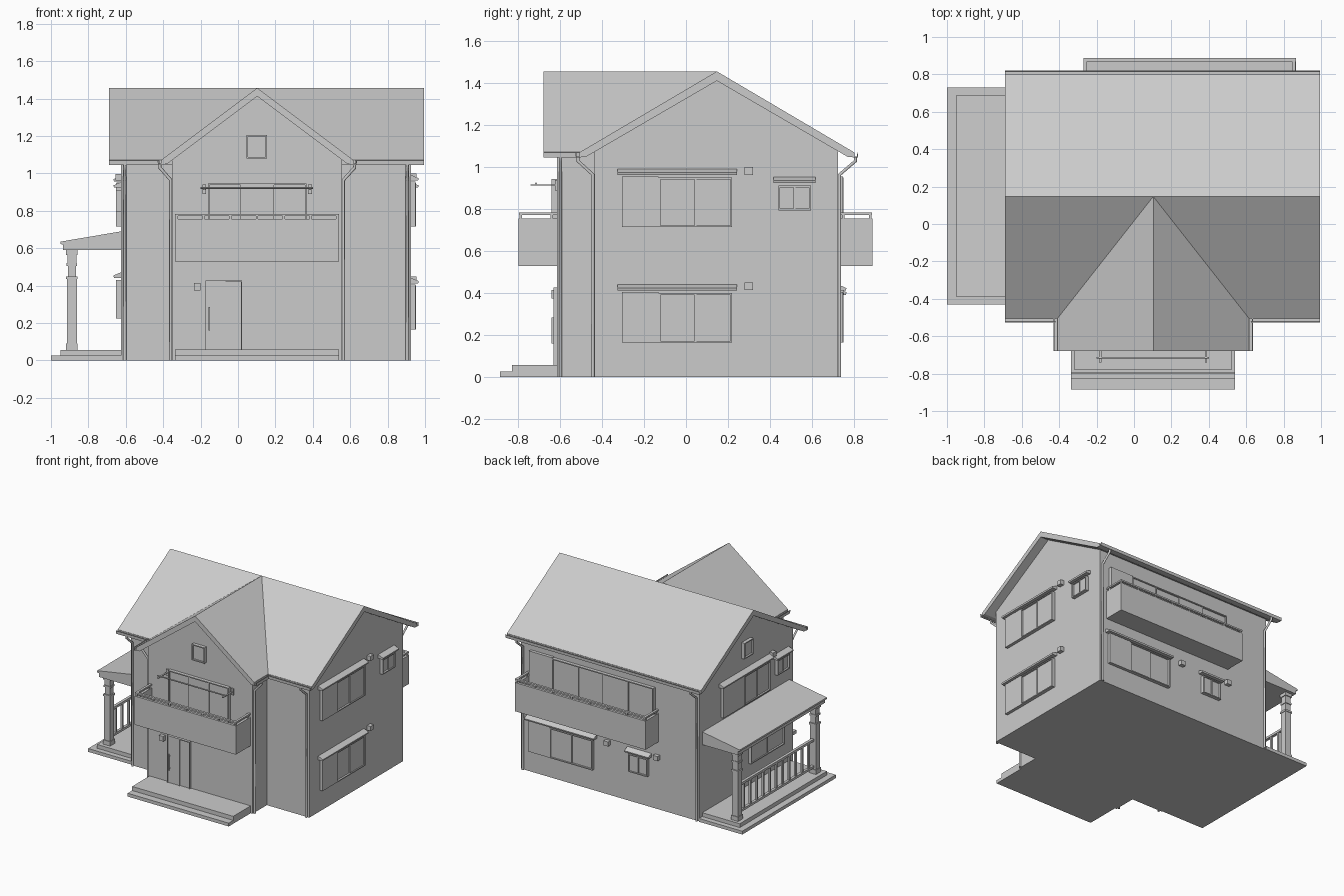
import bpy, bmesh
from mathutils import Vector

if "Cube" in bpy.data.objects:
    bpy.data.objects.remove(bpy.data.objects["Cube"])

# ---------- helpers ----------
def finish(name, bm):
    bmesh.ops.recalc_face_normals(bm, faces=bm.faces[:])
    me = bpy.data.meshes.new(name)
    bm.to_mesh(me)
    bm.free()
    ob = bpy.data.objects.new(name, me)
    bpy.context.collection.objects.link(ob)
    return ob

def add_loft(bm, a, b):
    va, vb = [bm.verts.new(p) for p in a], [bm.verts.new(p) for p in b]
    bm.faces.new(va)
    bm.faces.new(vb[::-1])
    for i in range(len(va)):
        j = (i + 1) % len(va)
        bm.faces.new((va[i], vb[i], vb[j], va[j]))

def flat(x, y, z):
    return (x, y, z)

def add_box(bm, b, f=flat):
    x0, x1, y0, y1, z0, z1 = b
    ring = [(x0, y0), (x1, y0), (x1, y1), (x0, y1)]
    add_loft(bm, [f(x, y, z0) for x, y in ring], [f(x, y, z1) for x, y in ring])

def boxes(name, items, f=flat):
    bm = bmesh.new()
    for b in items:
        add_box(bm, b, f)
    return finish(name, bm)

def prism(name, prof, a, b, f):
    bm = bmesh.new()
    add_loft(bm, [f(u, a, z) for u, z in prof], [f(u, b, z) for u, z in prof])
    return finish(name, bm)

def along_x(u, t, z):
    return (t, u, z)

def pipe(name, pts, r):
    cu = bpy.data.curves.new(name, 'CURVE')
    cu.dimensions = '3D'
    cu.bevel_depth, cu.bevel_resolution, cu.use_fill_caps = r, 1, True
    sp = cu.splines.new('POLY')
    sp.points.add(len(pts) - 1)
    for p, co in zip(sp.points, pts):
        p.co = (*co, 1)
    tmp = bpy.data.objects.new(name, cu)
    bpy.context.collection.objects.link(tmp)
    me = bpy.data.meshes.new_from_object(tmp)
    bpy.data.objects.remove(tmp)
    bpy.context.collection.objects.link(bpy.data.objects.new(name, me))

# wall frames: (along wall, outward, up) -> world
X0, X1, YF, YB, YW = -.625, .925, -.436, .724, -.614
WX0, WX1 = -.352, .556
def right(u, n, z): return (X1 + n, u, z)
def left(u, n, z): return (X0 - n, u, z)
def front(u, n, z): return (u, YW - n, z)
def back(u, n, z): return (u, YB + n, z)

# ---------- walls and roofs ----------
RY, RX, TOP, SM, SW, EAVE = .147, .103, 1.457, .59, .75, 1.072
def main_z(y): return TOP - .03 - SM * abs(y - RY)
def wing_z(x): return TOP - .03 - SW * abs(x - RX)
prism("main_walls", [(YF, 0), (YB, 0), (YB, main_z(YB)), (RY, TOP - .03), (YF, main_z(YF))],
      X0, X1, along_x)
prism("front_wing_walls", [(WX0, 0), (WX1, 0), (WX1, wing_z(WX1)), (RX, TOP - .03), (WX0, wing_z(WX0))],
      YW, YF + .05, flat)

def chevron(c, half, t=.045):
    return [(c - half, EAVE), (c, TOP), (c + half, EAVE),
            (c + half, EAVE - .025), (c + half - .03, EAVE - .022), (c, TOP - t),
            (c - half + .03, EAVE - .022), (c - half, EAVE - .025)]
prism("main_roof", chevron(RY, .653), -.69, .995, along_x)
# wing roof is cut back along the valley of the main roof
bm = bmesh.new()
prof = chevron(RX, .513)
add_loft(bm, [(x, -.68, z) for x, z in prof],
         [(x, RY - (TOP - z) / SM, z) for x, z in prof])
finish("front_wing_roof", bm)

# ---------- gutters and downspouts ----------
def channel(o, s):
    return [(o, 1.07), (o, 1.046), (o + s * .021, 1.046), (o + s * .023, 1.07),
            (o + s * .019, 1.07), (o + s * .017, 1.052), (o + s * .004, 1.052), (o + s * .004, 1.07)]
prism("gutter_front_left", channel(-.504, -1), -.69, -.42, along_x)
prism("gutter_front_right", channel(-.504, -1), .626, .995, along_x)
prism("gutter_back", channel(.798, 1), -.69, .995, along_x)
for side, s in (("left", -1), ("right", 1)):
    prism("wing_gutter_" + side, channel(RX + s * .51, s), -.68, -.505, flat)
    wx = WX0 - .008 if s < 0 else WX1 + .008
    gx = RX + s * .52
    pipe("wing_downspout_" + side, [(gx, -.598, 1.05), (gx, -.598, 1.03), (wx, -.598, .965), (wx, -.598, 0)], .009)
    x = X0 + .02 if s < 0 else X1 - .02
    pipe("front_downspout_" + side, [(x, -.515, 1.05), (x, -.515, 1.03), (x, YF - .008, .965), (x, YF - .008, 0)], .009)
    pipe("back_downspout_" + side, [(x, .808, 1.05), (x, .808, 1.03), (x, YB + .008, .965), (x, YB + .008, 0)], .009)

# ---------- windows ----------
def window(name, f, u0, u1, z0, z1, panes=2, shutter=None, hood=True):
    t, d = .008, .026
    items = [(u0, u1, 0, d, z0, z0 + t), (u0, u1, 0, d, z1 - t, z1),
             (u0, u0 + t, 0, d, z0, z1), (u1 - t, u1, 0, d, z0, z1)]
    w = (u1 - u0 - 2 * t) / panes
    for i in range(panes):
        a, n = u0 + t + i * w, .012 + .006 * (i % 2)
        items.append((a, a + w, 0, n, z0 + t, z1 - t))
        if i:
            items.append((a - .004, a + .004, 0, .021, z0 + t, z1 - t))
    boxes(name + "_window", items, f)
    if shutter:
        boxes(name + "_shutter_box", [(*shutter, 0, .024, z0, z1 + .006)], f)
    if hood:
        lo, hi = min(u0, (shutter or [u0])[0]) - .022, max(u1, (shutter or [0, u1])[1]) + .022
        prism(name + "_hood", [(0, z1 + .012), (.038, z1 + .012), (.041, z1 + .024), (0, z1 + .042)],
              lo, hi, lambda n, u, z: f(u, n, z))

def vent(name, f, u, z):
    boxes(name, [(u - .02, u + .02, 0, .03, z - .018, z + .018)], f)

for lvl, z in (("lower", 0), ("upper", .55)):
    window("right_" + lvl, right, -.13, .22, .165 + z, .40 + z, 2, (-.305, -.13))
    vent("right_vent_" + lvl, right, .30, .432 + z)
window("right_small", right, .44, .595, .795, .912)
window("left_upper", left, -.12, .2, .715, .945, 2, (.2, .46))
window("left_small", left, -.36, -.21, .795, .912)
window("left_lower", left, -.3, .12, .225, .43)
window("left_attic", left, RY - .055, RY + .055, 1.08, 1.205, 1, hood=False)
vent("left_vent", left, -.165, .98)
window("front_attic", front, .045, .155, 1.08, 1.205, 1, hood=False)
window("front_balcony", front, -.16, .365, .575, .945, 3, hood=False)
window("back_balcony", back, -.24, .64, .575, .95, 4, (.64, .84), hood=False)
window("back_lower", back, .29, .66, .165, .40, 2, (.66, .85))
window("back_small", back, -.185, -.02, .24, .38)
vent("back_vent_a", back, .17, .41)
vent("back_vent_b", back, -.26, .41)

# ---------- balconies ----------
def balcony(name, f, u0, u1, depth, segs):
    w = .02
    boxes(name, [(u0, u1, 0, depth, .53, .572), (u0, u1, depth - w, depth, .572, .755),
                 (u0, u0 + w, 0, depth - w, .572, .755), (u1 - w, u1, 0, depth - w, .572, .755)], f)
    a, b, n, r = u0 + .01, u1 - .01, depth - .01, .006
    items = [(u0, u1, n - .009, n + .009, .772, .784),
             (a - .009, a + .009, 0, n, .772, .784), (b - .009, b + .009, 0, n, .772, .784)]
    for i in range(segs + 1):
        u = a + (b - a) * i / segs
        items.append((u - r, u + r, n - r, n + r, .755, .772))
    for u in (a, b):
        items.append((u - r, u + r, .02, .02 + 2 * r, .755, .772))
    boxes(name + "_rail", items, f)
balcony("front_balcony_parapet", front, -.338, .54, .184, 6)
balcony("back_balcony_parapet", back, -.27, .865, .164, 7)
# laundry pole on brackets
pipe("laundry_pole", [(-.2, -.715, .922), (.4, -.715, .922)], .005)
boxes("laundry_brackets", [(u - .006, u + .006, 0, .126, .912, .918) for u in (-.18, .385)]
      + [(u - .01, u + .01, 0, .01, .89, .94) for u in (-.18, .385)], front)

# ---------- entrance ----------
boxes("front_steps", [(-.338, .54, 0, .216, 0, .058), (-.338, .54, .216, .272, 0, .026)], front)
boxes("front_door", [(-.168, -.07, 0, .012, .058, .42), (-.07, .015, 0, .008, .058, .42),
                     (-.175, -.168, 0, .018, .058, .427), (.015, .022, 0, .018, .058, .427),
                     (-.168, .015, 0, .018, .42, .427), (-.075, -.067, 0, .016, .058, .42)], front)
boxes("door_handle", [(-.159, -.151, .018, .028, .16, .285), (-.159, -.151, 0, .02, .17, .18),
                      (-.159, -.151, 0, .02, .265, .275)], front)
boxes("door_lamp", [(-.236, -.2, 0, .028, .375, .415)], front)

# ---------- side porch ----------
boxes("porch_base", [(-1, X0, -.43, .73, 0, .026), (-.95, X0, -.39, .69, .026, .056)])
prism("porch_roof", [(-.935, .59), (X0, .59), (X0, .69), (-.95, .635), (-.95, .622), (-.935, .62)],
      -.39, .69, flat)
PX, PY = -.888, (-.33, .635)
for name, y in zip(("front", "back"), PY):
    items = [(PX - h, PX + h, y - h, y + h, a, b) for h, a, b in
             ((.031, .056, .09), (.026, .09, .435), (.031, .435, .45), (.022, .45, .505),
              (.028, .505, .52), (.024, .52, .565), (.031, .565, .592))]
    boxes("porch_post_" + name, items)
rail = [(PX - .011, PX + .011, PY[0], PY[1], z, z + .018) for z in (.10, .31)]
N = 12
for i in range(1, N):
    y = PY[0] + (PY[1] - PY[0]) * i / N
    rail.append((PX - .008, PX + .008, y - .008, y + .008, .118, .31))
boxes("porch_railing", rail)
